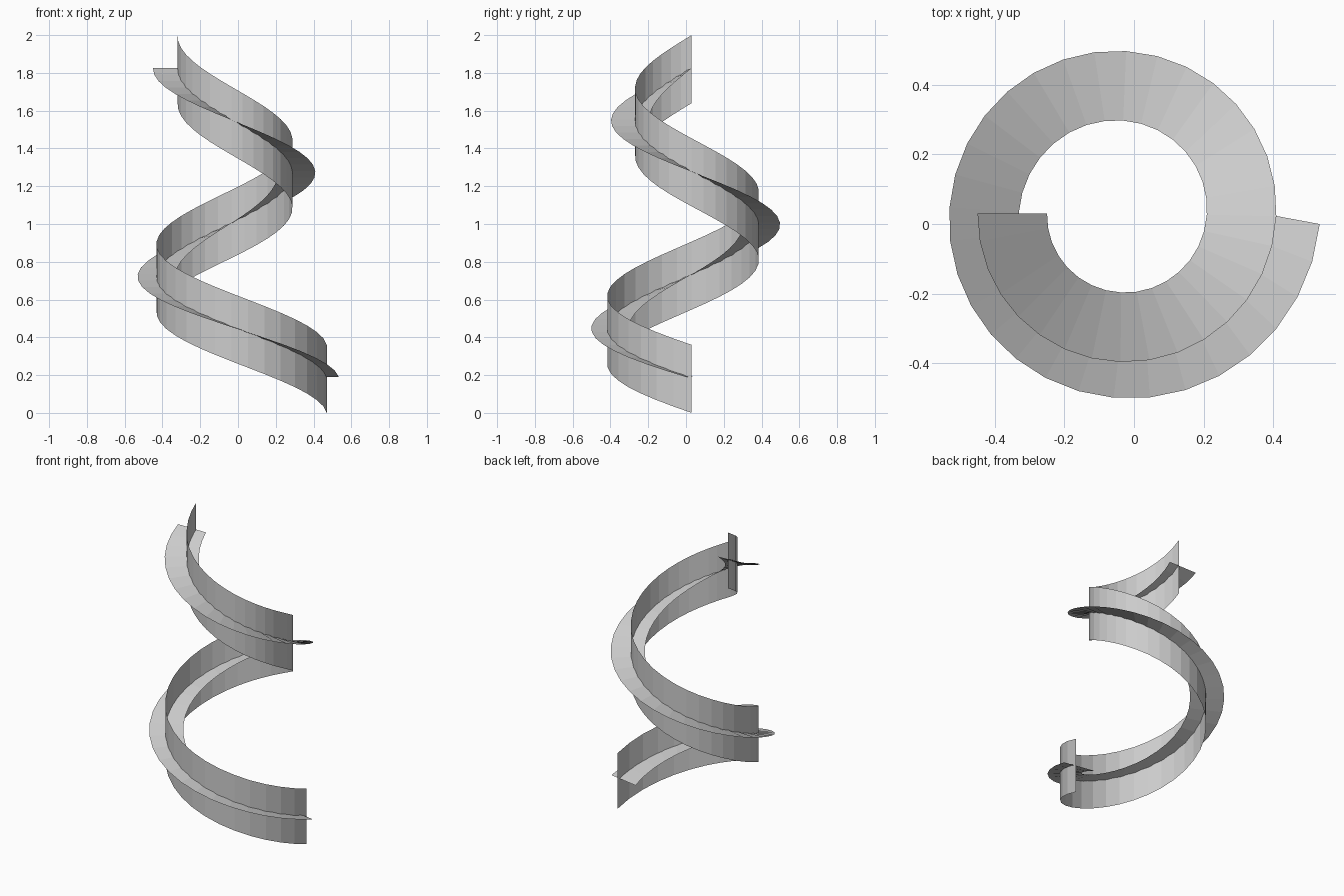
import bpy
import bmesh
from math import cos, sin, pi, radians

default = bpy.data.objects.get("Cube")
if default:
    bpy.data.objects.remove(default, do_unlink=True)

CENTRE_X, CENTRE_Y = -0.035, 0.03
TURNS = 1.5
STEPS = 48

grey = bpy.data.materials.new("light_grey")
colour = (0.6, 0.6, 0.6, 1.0)
grey.diffuse_color = colour
grey.use_nodes = True
grey.node_tree.nodes["Principled BSDF"].inputs["Base Color"].default_value = colour


def spiral_point(angle, radius, height):
    """Point on a clockwise spiral, seen from above."""
    return (CENTRE_X + radius * cos(angle), CENTRE_Y - radius * sin(angle), height)


def wall_section(s):
    """Lower and upper edge of the upright band."""
    radius = 0.505 - 0.38 * s + 0.16 * s * s
    angle = s * TURNS * 2 * pi
    z = 0.18 + 1.64 * s
    return (spiral_point(angle, radius, z - 0.18),
            spiral_point(angle, radius, z + 0.18))


def ramp_section(s):
    """Outer and inner edge of the level band, its start slightly skewed."""
    radius = 0.57 - 0.255 * s + 0.1 * s * s
    angle = s * TURNS * 2 * pi + 0.053 * (1 - s)
    z = 0.19 + 1.635 * s
    outer = spiral_point(angle, radius, z)
    across = angle + radians(7.5) * (1 - s) ** 3
    inner = (outer[0] - 0.2 * cos(across), outer[1] + 0.2 * sin(across), z)
    return outer, inner


def ribbon(name, section):
    """Sweep a two-point section along the spiral as a single-sided strip."""
    bm = bmesh.new()
    rows = [[bm.verts.new(p) for p in section(i / STEPS)] for i in range(STEPS + 1)]
    for (a, b), (c, d) in zip(rows, rows[1:]):
        bm.faces.new((a, b, d, c))
    # Ramp faces up, wall faces outward
    bm.normal_update()
    face = bm.faces[:][0]
    out = face.calc_center_median()
    if face.normal.z + face.normal.x * (out.x > 0) < 0:
        bmesh.ops.reverse_faces(bm, faces=bm.faces[:])
    mesh = bpy.data.meshes.new(name)
    bm.to_mesh(mesh)
    bm.free()
    mesh.materials.append(grey)
    obj = bpy.data.objects.new(name, mesh)
    bpy.context.collection.objects.link(obj)
    return obj


ribbon("spiral_wall", wall_section)
ribbon("spiral_ramp", ramp_section)
